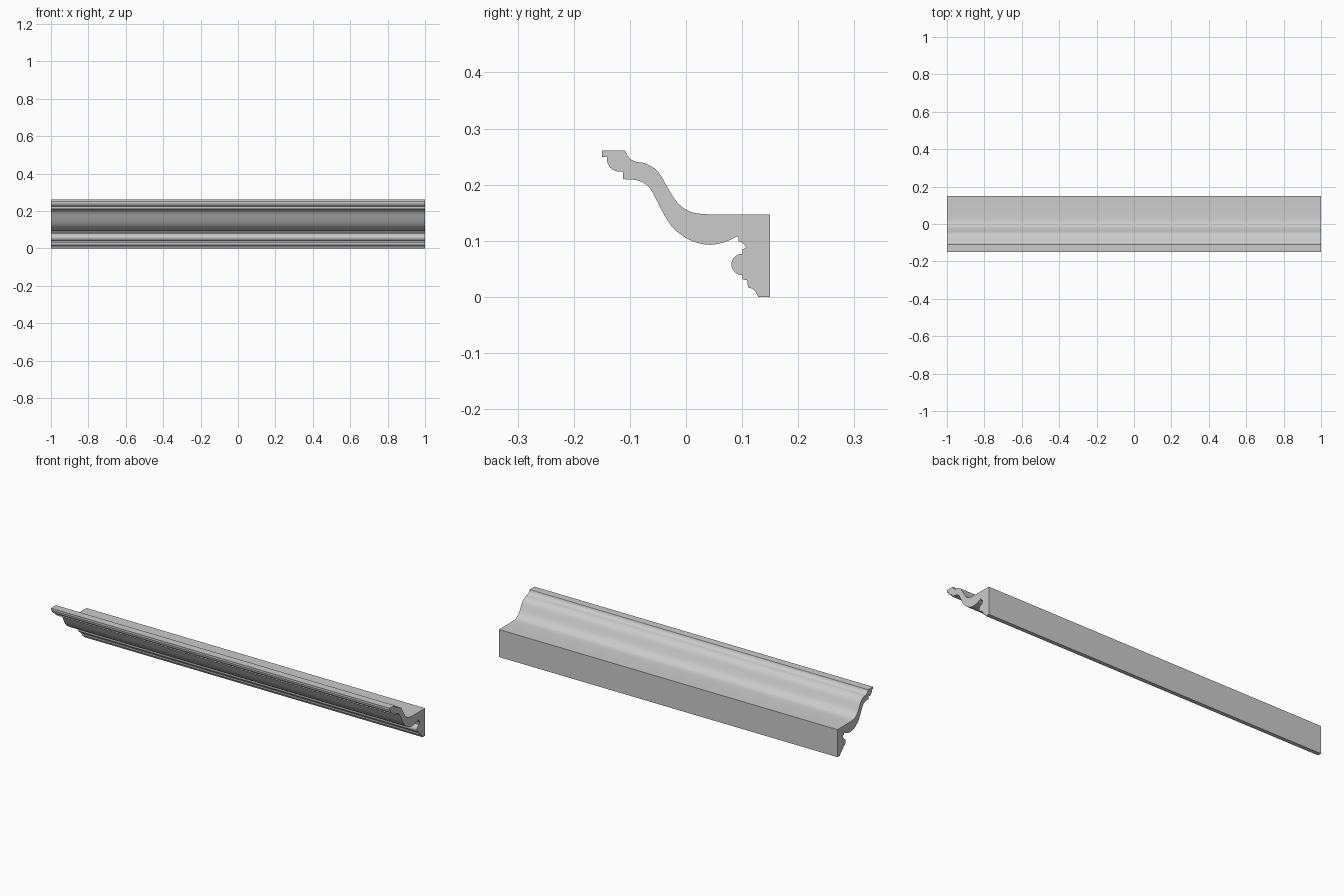
import bpy, bmesh
from math import cos, sin, radians
from mathutils import Vector

if "Cube" in bpy.data.objects:
    bpy.data.objects.remove(bpy.data.objects["Cube"])


def arc(cy, cz, ry, rz, a0, a1, n=8):
    # elliptical arc in the y-z profile plane, degrees
    return [(cy + ry * cos(radians(a0 + (a1 - a0) * i / n)),
             cz + rz * sin(radians(a0 + (a1 - a0) * i / n))) for i in range(n + 1)]


def spline(points, n=4):
    # smooth curve through the points
    p = [Vector(q) for q in points]
    p = [2 * p[0] - p[1]] + p + [2 * p[-1] - p[-2]]
    out = []
    for a, b, c, d in zip(p, p[1:], p[2:], p[3:]):
        for i in range(n):
            t = i / n
            out.append(tuple(0.5 * (2 * b + (c - a) * t + (2 * a - 5 * b + 4 * c - d) * t * t
                                    + (3 * b - a - 3 * c + d) * t ** 3)))
    return out + [tuple(points[-1])]


# top lip and small cove
profile = [(-0.15, 0.261), (-0.109, 0.261)]
profile += arc(-0.082, 0.264, 0.026, 0.024, 190, 262, 6)
# upper S-curve running into the flat top and wall face
profile += spline([(-0.075, 0.239), (-0.056, 0.229), (-0.044, 0.215), (-0.034, 0.197),
                   (-0.020, 0.174), (-0.005, 0.159), (0.014, 0.150), (0.042, 0.147)])
profile += [(0.15, 0.147), (0.15, 0.0), (0.129, 0.0)]
# foot cove and step
profile += arc(0.109, -0.003, 0.019, 0.020, 15, 85, 6)
profile += [(0.109, 0.030), (0.101, 0.031), (0.101, 0.039)]
# half-round bead
profile += arc(0.100, 0.058, 0.019, 0.019, 270, 90, 14)
profile += [(0.101, 0.078), (0.101, 0.085), (0.107, 0.087)]
# small cove beneath the main curve
profile += arc(0.093, 0.085, 0.0135, 0.014, 15, 88, 6)
# underside S-curve
profile += spline([(0.093, 0.109), (0.070, 0.098), (0.044, 0.093), (0.022, 0.096),
                   (0.000, 0.105), (-0.022, 0.122), (-0.037, 0.143), (-0.050, 0.168),
                   (-0.061, 0.189), (-0.072, 0.201), (-0.088, 0.208), (-0.1125, 0.210)])
# quarter round beneath the lip
profile += [(-0.1125, 0.223)]
profile += arc(-0.119, 0.246, 0.022, 0.0225, 270, 180, 8)
profile += [(-0.141, 0.249), (-0.15, 0.249)]

# extrude the profile along the length
bm = bmesh.new()
face = bm.faces.new([bm.verts.new((-1, y, z)) for y, z in profile])
ext = bmesh.ops.extrude_face_region(bm, geom=[face], use_keep_orig=True)
bmesh.ops.translate(bm, vec=(2, 0, 0),
                    verts=[g for g in ext["geom"] if isinstance(g, bmesh.types.BMVert)])
bmesh.ops.recalc_face_normals(bm, faces=bm.faces)
mesh = bpy.data.meshes.new("crown_moulding")
bm.to_mesh(mesh)
bm.free()

moulding = bpy.data.objects.new("crown_moulding", mesh)
bpy.context.collection.objects.link(moulding)
bpy.context.view_layer.objects.active = moulding
moulding.select_set(True)
bpy.ops.object.shade_smooth_by_angle(angle=radians(30))
